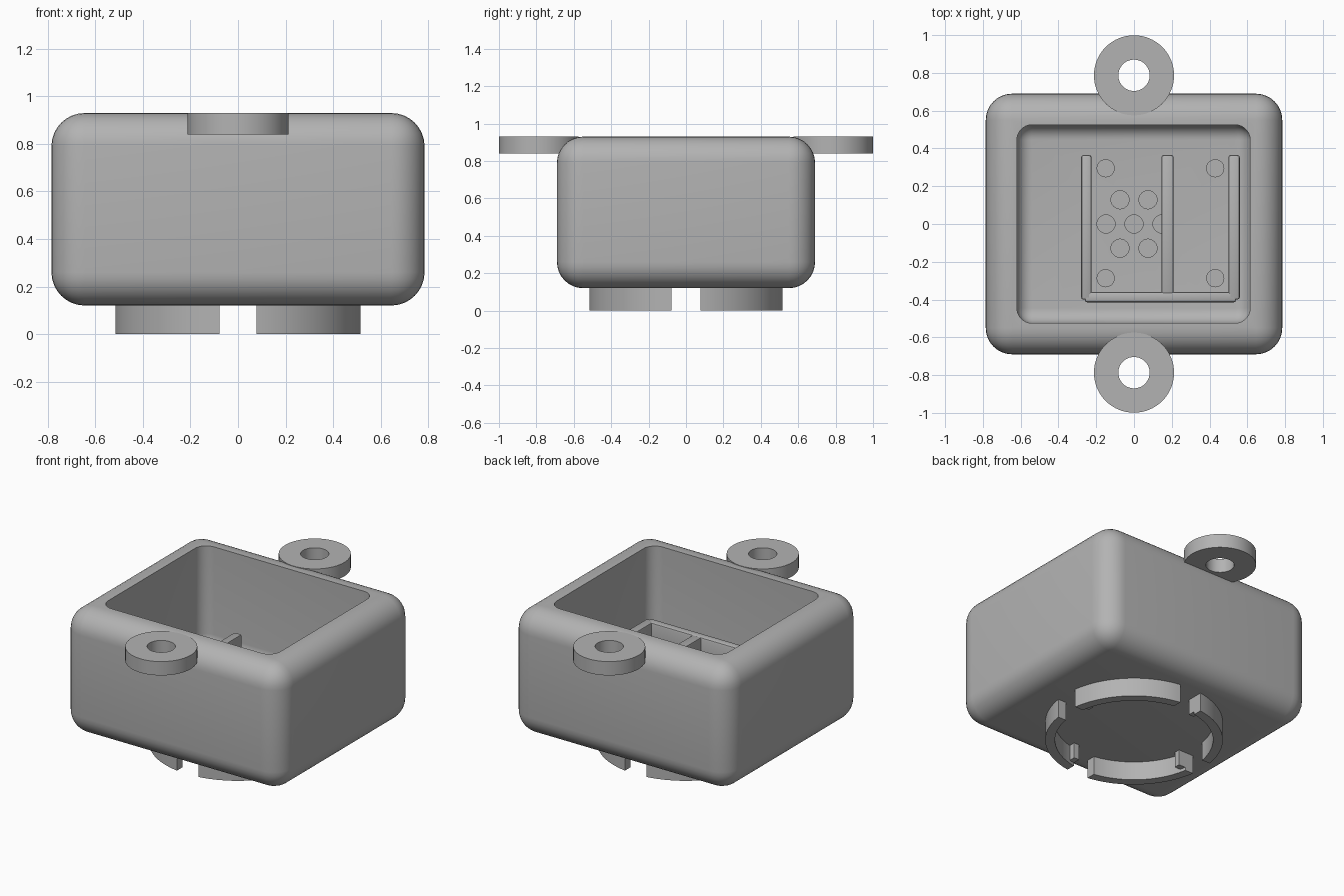
import bpy, bmesh, math
from mathutils import Matrix, Vector

if "Cube" in bpy.data.objects:
    bpy.data.objects.remove(bpy.data.objects["Cube"], do_unlink=True)

grey = bpy.data.materials.new("plain grey")
grey.use_nodes = True
COLOUR = (0.45, 0.45, 0.45, 1)
grey.diffuse_color = COLOUR
grey.node_tree.nodes["Principled BSDF"].inputs["Base Color"].default_value = COLOUR


def finish(bm, name):
    bmesh.ops.recalc_face_normals(bm, faces=bm.faces)
    mesh = bpy.data.meshes.new(name)
    bm.to_mesh(mesh)
    bm.free()
    mesh.materials.append(grey)
    obj = bpy.data.objects.new(name, mesh)
    bpy.context.collection.objects.link(obj)
    return obj


def box(name, low, high, radius=0.0, segments=2):
    """Box between two corners, with optionally rounded edges."""
    low, high = Vector(low), Vector(high)
    bm = bmesh.new()
    place = Matrix.Translation((low + high) / 2) @ Matrix.Diagonal((*(high - low), 1))
    bmesh.ops.create_cube(bm, size=1, matrix=place)
    if radius:
        bmesh.ops.bevel(bm, geom=bm.edges[:], offset=radius, segments=segments,
                        profile=0.5, affect='EDGES')
    return finish(bm, name)


def cylinder(name, x, y, z0, z1, radius, sides=48):
    bm = bmesh.new()
    bmesh.ops.create_cone(bm, cap_ends=True, segments=sides, radius1=radius,
                          radius2=radius, depth=z1 - z0,
                          matrix=Matrix.Translation((x, y, (z0 + z1) / 2)))
    return finish(bm, name)


def cut(obj, tool):
    """Subtract the tool, then discard it."""
    mod = obj.modifiers.new("cut", 'BOOLEAN')
    mod.operation, mod.solver, mod.object = 'DIFFERENCE', 'EXACT', tool
    bpy.context.view_layer.objects.active = obj
    bpy.ops.object.modifier_apply(modifier=mod.name)
    bpy.data.objects.remove(tool, do_unlink=True)


FLOOR, TOP, BASE = 0.28, 0.93, 0.12
parts = []

# Rounded housing with an open cavity
housing = box("housing", (-0.785, -0.69, BASE), (0.785, 0.69, TOP), 0.14, 8)
cut(housing, box("cavity_cutter", (-0.62, -0.525, FLOOR), (0.615, 0.525, 1.3), 0.08, 8))

# Blind holes in the floor: one in the middle and six around it
for i in range(7):
    a = math.radians(60 * i)
    r = 0.148 if i < 6 else 0
    cut(housing, cylinder("hole_cutter", r * math.cos(a), r * math.sin(a),
                          FLOOR - 0.1, FLOOR + 0.1, 0.048, 24))
parts.append(housing)

# Mounting ears, front and back
for name, y in (("front_ear", -0.787), ("back_ear", 0.787)):
    ear = cylinder(name, 0, y, 0.84, TOP, 0.212, 64)
    cut(ear, cylinder("ear_cutter", 0, y, 0.7, 1.1, 0.083))
    parts.append(ear)

# Rails and stop bar inside the cavity
RAIL_TOP = 0.51
for name, x0, x1, y0 in (("right_rail", -0.28, -0.225, -0.4),
                         ("middle_rail", 0.145, 0.21, -0.37),
                         ("left_rail", 0.50, 0.56, -0.4)):
    parts.append(box(name, (x0, y0, FLOOR - 0.02), (x1, 0.365, RAIL_TOP), 0.012))
parts.append(box("stop_bar", (-0.26, -0.415, FLOOR - 0.02), (0.54, -0.36, RAIL_TOP), 0.012))

# Support posts
for x in (-0.15, 0.43):
    for y in (-0.287, 0.295):
        parts.append(cylinder("support_post", x, y, FLOOR - 0.02, 0.36, 0.048, 24))

# Socket ring below, split into four arcs by a cross-shaped gap
ring = cylinder("socket_ring", 0, 0, 0.005, BASE + 0.005, 0.522, 96)
cut(ring, cylinder("ring_cutter", 0, 0, -0.1, 0.3, 0.465, 96))
cut(ring, box("gap_cutter", (-1, -0.077, -0.1), (1, 0.077, 0.3)))
cut(ring, box("gap_cutter", (-0.077, -1, -0.1), (0.077, 1, 0.3)))
for v in ring.data.vertices:
    v.co.z = max(0, v.co.z) if v.co.z > 0.05 else 0
parts.append(ring)

# Small inner stop at one end of each arc
for i in range(4):
    stop = box("ring_stop", (0.41, 0.077, 0.02), (0.48, 0.115, BASE + 0.005))
    stop.data.transform(Matrix.Rotation(math.pi / 2 * i, 4, 'Z'))
    parts.append(stop)

# Smooth curved surfaces, keep edges sharp
bpy.ops.object.select_all(action='DESELECT')
for obj in parts:
    obj.select_set(True)
bpy.context.view_layer.objects.active = housing
bpy.ops.object.shade_smooth_by_angle(angle=math.radians(32))
